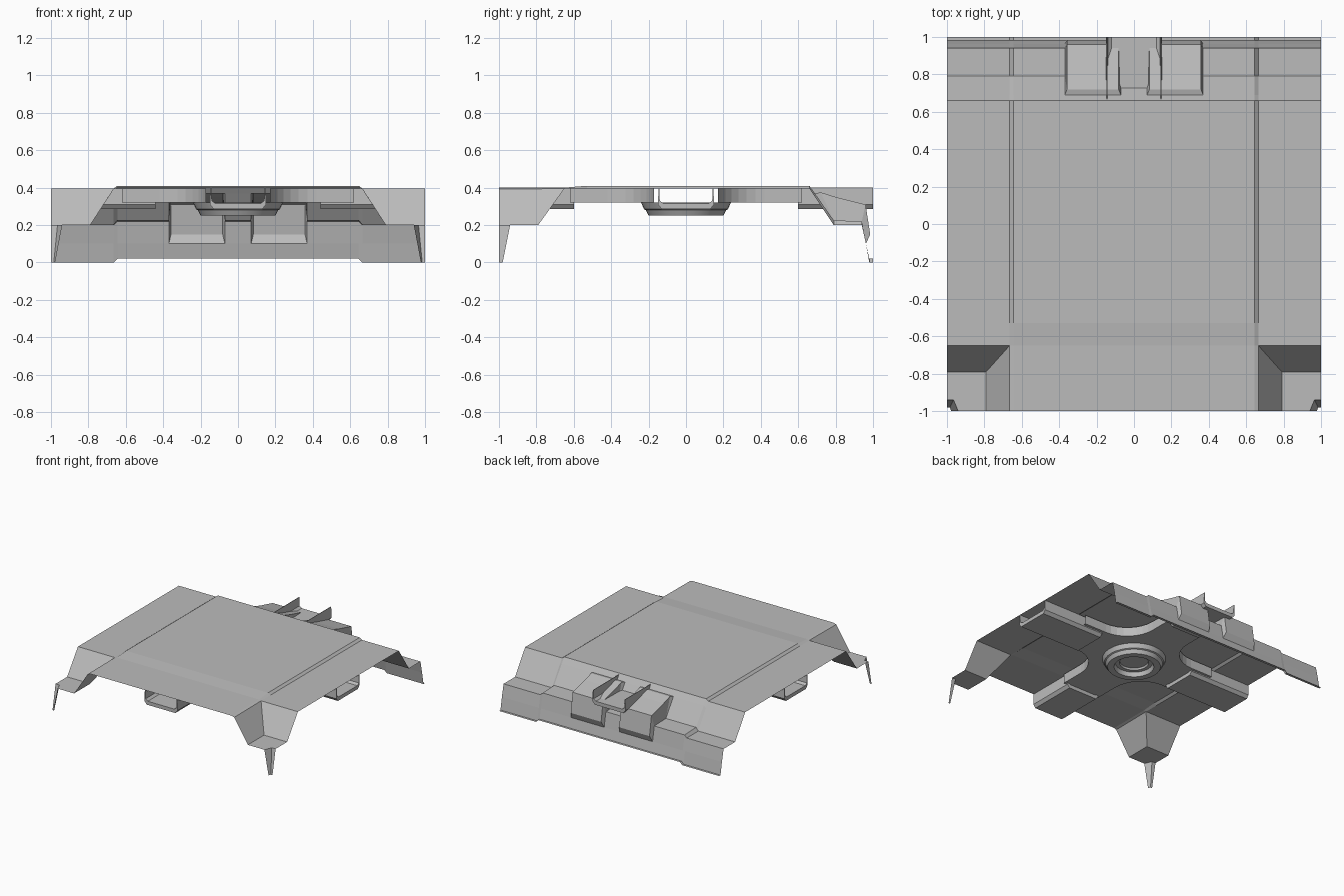
import bpy, bmesh, math

if "Cube" in bpy.data.objects:
    bpy.data.objects.remove(bpy.data.objects["Cube"])

grey = bpy.data.materials.new("dark_grey")
grey.diffuse_color = (.5, .5, .5, 1)
grey.use_nodes = True
grey.node_tree.nodes["Principled BSDF"].inputs["Base Color"].default_value = grey.diffuse_color


def make(name, polys):
    """Object from a list of polygons (each a list of xyz points), welded."""
    bm = bmesh.new()
    for p in polys:
        bm.faces.new([bm.verts.new(c) for c in p])
    bmesh.ops.remove_doubles(bm, verts=bm.verts, dist=0.0005)
    bmesh.ops.recalc_face_normals(bm, faces=bm.faces)
    me = bpy.data.meshes.new(name)
    bm.to_mesh(me)
    bm.free()
    me.materials.append(grey)
    ob = bpy.data.objects.new(name, me)
    bpy.context.collection.objects.link(ob)
    return ob


def strip(a, b, skip=()):
    """Quads between two matching point rows."""
    return [[a[i], a[i + 1], b[i + 1], b[i]]
            for i in range(len(a) - 1) if i not in skip]


def row(x, prof):
    return [(x, y, z) for y, z in prof]


# Roof shell: raised centre panel, lower side strips, stepped back wall
mid = [(-1, .40), (-.65, .40), (-.53, .41), (.66, .41), (.69, .368), (.79, .225),
       (.94, .22), (.962, .10), (.98, .02), (1, .02)]
side = [(-1, .392), (-.65, .395), (-.53, .395), (.66, .395), (.69, .35), (.79, .20),
        (.94, .20), (.962, .10), (.98, 0), (1, 0)]
xs = [-.645, -.37, -.07, .07, .37, .645]
polys = []
for k in range(5):
    polys += strip(row(xs[k], mid), row(xs[k + 1], mid),
                   (4, 5, 6) if k in (1, 3) else ())
for s in (-1, 1):
    polys += strip(row(s * .645, mid), row(s * .665, side))
    polys += strip(row(s * .665, side), row(s, side), (0,))
make("roof_shell", polys)

# Front corner drops with tapered, chamfered feet
for s, label in ((-1, "left"), (1, "right")):
    def p(x, y, z):
        return (s * x, y, z)
    make("corner_drop_" + label, [
        [p(.665, -.65, .395), p(1, -.65, .395), p(1, -.79, .2), p(.79, -.79, .2)],
        [p(.665, -1, .392), p(.665, -.65, .395), p(.79, -.79, .2), p(.79, -1, .2)],
        [p(.79, -1, .2), p(.79, -.79, .2), p(.965, -.94, .2), p(.94, -1, .2)],
        [p(.79, -.79, .2), p(1, -.79, .2), p(1, -.94, .2), p(.965, -.94, .2)],
        [p(.94, -1, .2), p(.965, -.94, .2), p(.985, -.98, 0), p(.978, -1, 0)],
        [p(.965, -.94, .2), p(1, -.94, .2), p(1, -.98, 0), p(.985, -.98, 0)],
    ])

# Raised housings on the back wall, tapered at the sides, open to the inside
box = [(.69, .368), (.72, .375), (.80, .35), (.96, .31), (.985, .15), (.962, .10)]
inset = [0, .012, .012, .012, .012, 0]
for s, label in ((-1, "left"), (1, "right")):
    ends = [[(s * (x + d * i), y, z) for (y, z), i in zip(box, inset)]
            for x, d in ((.07, 1), (.37, -1))]
    polys = strip(*ends)
    for e, x in zip(ends, (.07, .37)):
        a, b = (s * x, .79, .225), (s * x, .94, .22)
        polys += [[e[0], e[1], a], [e[1], e[2], a], [e[2], e[3], b, a],
                  [e[3], e[4], b], [e[4], e[5], b]]
    make("back_housing_" + label, polys)

# Edge troughs: U sections with thin walls running in from each side
u = [(-.147, .40), (-.15, .31), (-.13, .285), (.13, .285), (.15, .31), (.147, .40),
     (.143, .40), (.14, .33), (.12, .315), (-.12, .315), (-.14, .33), (-.143, .40)]
for i, label in enumerate(("right", "back", "left", "front")):
    c, s = round(math.cos(i * math.pi / 2)), round(math.sin(i * math.pi / 2))
    inner = .44 if i % 2 == 0 else .60
    rows = [[(r * c - w * s, r * s + w * c, z - (.006 if i % 2 == 0 and z > .39 else 0))
             for w, z in u] for r in (inner, 1)]
    polys = strip(rows[0] + rows[0][:1], rows[1] + rows[1][:1])
    for e in rows:
        polys += [[e[j], e[j + 1], e[10 - j], e[11 - j]] for j in range(5)]
    make("edge_trough_" + label, polys)

# Hollow cross beam under the roof with curved inner corners
outline, gaps = [], []
W, R, L = .17, .25, .62
for i in range(4):
    a = i * math.pi / 2
    c, s = math.cos(a), math.sin(a)
    quarter = [(L, W)]
    for k in range(9):
        t = -math.pi / 2 - k * math.pi / 16
        quarter.append((W + R + R * math.cos(t), W + R + R * math.sin(t)))
    quarter.append((W, L))
    outline += [(x * c - y * s, x * s + y * c) for x, y in quarter]
    gaps.append(len(outline) - 1)
low = [(x, y, .32) for x, y in outline]
high = [(x, y, .395) for x, y in outline]
make("cross_beam", [low] + strip(low + low[:1], high + high[:1], gaps))

# Round hub hanging at the centre
hub = [(.24, .32), (.225, .285), (.215, .28), (.20, .25), (.15, .25), (.14, .285),
       (.11, .285), (.105, .30)]
N = 32
rings = [[(r * math.cos(k * math.tau / N), r * math.sin(k * math.tau / N), z)
          for r, z in hub] for k in range(N)]
polys = [[g[-1] for g in rings]]
for k in range(N):
    polys += strip(rings[k], rings[(k + 1) % N])
ob = make("centre_hub", polys)
bpy.context.view_layer.objects.active = ob
ob.select_set(True)
bpy.ops.object.shade_smooth_by_angle(angle=math.radians(25))
